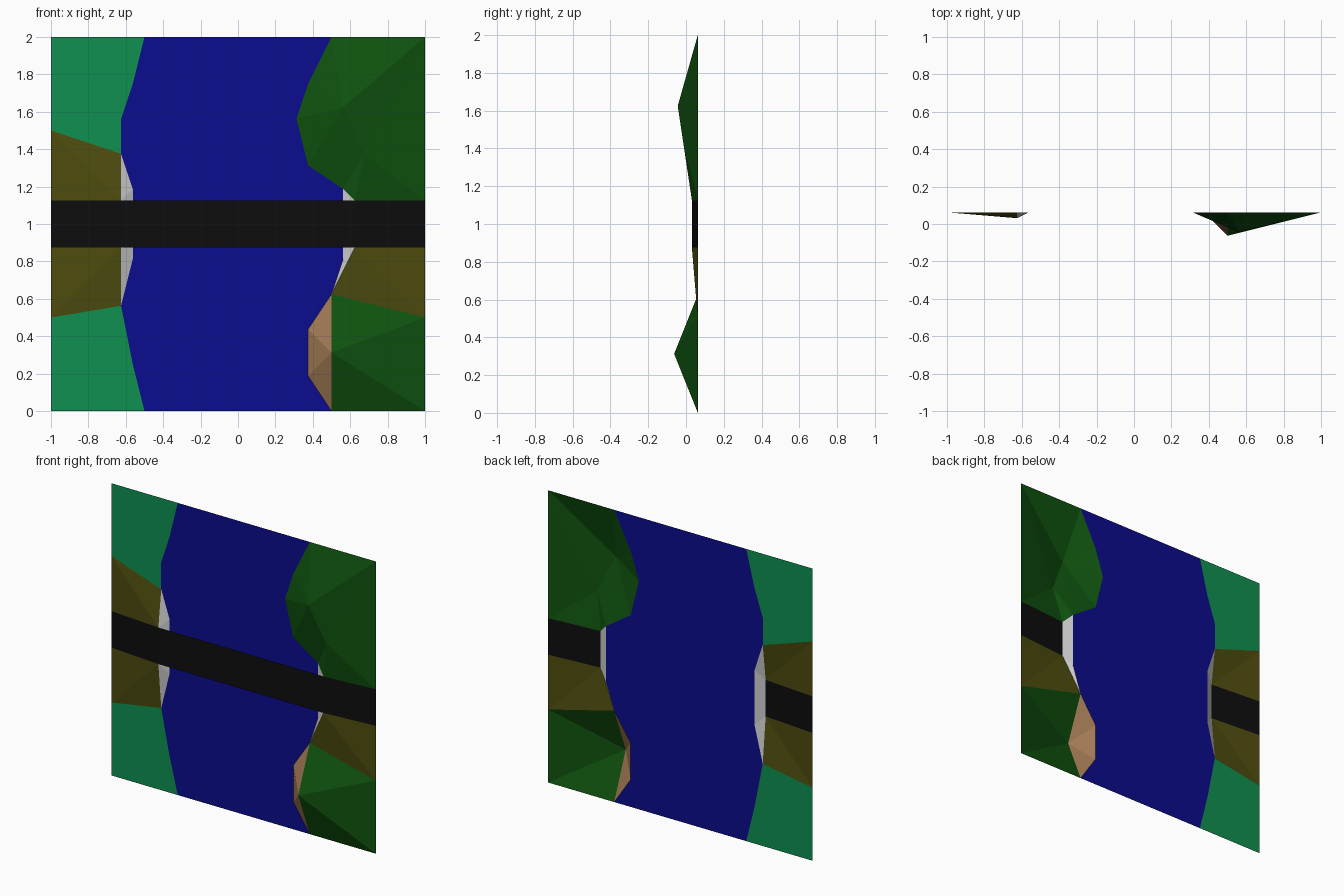
import bpy, bmesh

if "Cube" in bpy.data.objects:
    bpy.data.objects.remove(bpy.data.objects["Cube"])

U = 1 / 16      # modelling grid step
BACK = 0.0625   # y of the flat water level


def material(name, rgb):
    """Material from display colour 0-255."""
    m = bpy.data.materials.new(name)
    m.diffuse_color = [((c / 255 + 0.055) / 1.055) ** 2.4 if c > 10 else c / 3295
                       for c in rgb] + [1]
    m.use_nodes = True
    m.node_tree.nodes["Principled BSDF"].inputs["Base Color"].default_value = m.diffuse_color
    return m


def sheet(name, polys, mat=None):
    """Open surface; points are (x, z[, height]) in grid steps, facing -y."""
    bm = bmesh.new()
    for poly in polys:
        pts = [(p[0] * U, BACK - (p[2] if len(p) > 2 else 0) * U, p[1] * U) for p in poly]
        f = bm.faces.new([bm.verts.new(p) for p in pts])
        f.normal_update()
        if f.normal.y > 0:
            f.normal_flip()
    bmesh.ops.remove_doubles(bm, verts=bm.verts, dist=1e-5)
    me = bpy.data.meshes.new(name)
    bm.to_mesh(me)
    bm.free()
    ob = bpy.data.objects.new(name, me)
    bpy.context.collection.objects.link(ob)
    if mat:
        me.materials.append(mat)


def fan(centre, rim):
    return [(centre, a, b) for a, b in zip(rim, rim[1:])]


water = material("water", (12, 12, 142))
meadow = material("meadow", (14, 144, 80))
earth = material("earth", (78, 76, 14))
forest = material("forest", (15, 82, 15))
rock = material("rock", (160, 120, 84))
asphalt = material("asphalt", (13, 13, 13))

# Shorelines from bottom to top
left = [(-8, 0), (-9, 4), (-10, 9), (-9, 13), (-9, 19), (-10, 22), (-10, 25), (-9, 28), (-8, 32)]
right = [(8, 0), (6, 3), (6, 7), (8, 10), (9, 13), (9, 19), (6, 21), (5, 25), (6, 28), (8, 32)]

# River
sheet("river", [left + right[::-1]], water)

# Flat meadows on the left bank
sheet("meadow_lower", [[(-16, 0)] + left[:3] + [(-16, 8)]], meadow)
sheet("meadow_upper", [[(-16, 24)] + left[5:] + [(-16, 32)]], meadow)

# Bridge abutments: raised corners at the road edges
la, lb = (-10, 14, 0.5), (-10, 18, 0.5)
ra, rb = (10, 14, 0.5), (10, 18, 0.5)
sheet("abutment_left", [(left[2], left[3], la), (la, left[3], left[4], lb), (lb, left[4], left[5])])
sheet("abutment_right", [(right[3], right[4], ra), (ra, right[4], right[5], rb)])

# Earth embankments beside the road
sheet("embankment_left", [(la, (-16, 14), (-16, 8)), (la, (-16, 8), left[2]),
                          (lb, (-16, 18), (-16, 24)), (lb, (-16, 24), left[5])], earth)
sheet("embankment_right", [(ra, (16, 14), (16, 8)), (ra, (16, 8), right[3])], earth)

# Lower hill with a rocky river face
peak = (8, 5, 2)
sheet("hill_lower", fan(peak, [right[0], (16, 0), (16, 8), right[3]]), forest)
sheet("cliff", fan(peak, right[:4]), rock)

# Upper hill: summit and a lower shoulder
summit, shoulder = (9, 26, 1.7), (10.8, 22, 1.1)
sheet("hill_upper",
      fan(summit, [shoulder] + right[5:] + [(16, 32), shoulder])
      + fan(shoulder, [right[5], rb, (16, 18), (16, 32)]), forest)

# Road ramping up and across the bridge
path = [(-16, 0), (-10, 0.5), (10, 0.5), (16, 0)]
sheet("road", [((a, 14, h), (b, 14, k), (b, 18, k), (a, 18, h))
               for (a, h), (b, k) in zip(path, path[1:])], asphalt)
